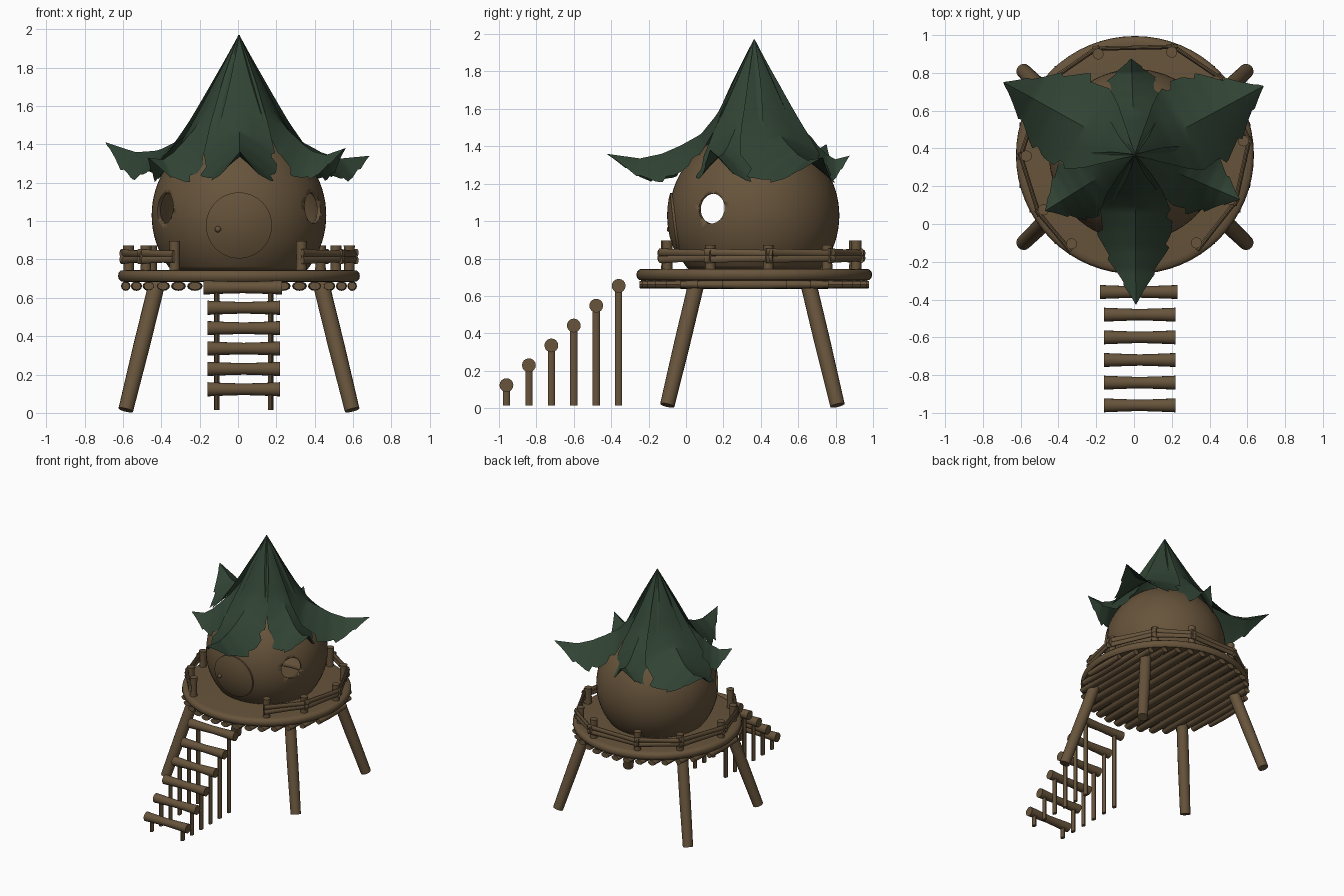
import bpy, bmesh, math
from mathutils import Vector

if "Cube" in bpy.data.objects:
    bpy.data.objects.remove(bpy.data.objects["Cube"])

CX, CY = 0.005, 0.365          # axis of the house
BZ, BR = 1.03, 0.455           # centre height and radius of the round body


def material(name, rgb):
    m = bpy.data.materials.new(name)
    m.diffuse_color = (*rgb, 1)
    m.use_nodes = True
    m.node_tree.nodes["Principled BSDF"].inputs["Base Color"].default_value = m.diffuse_color
    return m


WOOD = material("brown wood", (0.135, 0.088, 0.044))
LEAF = material("dark green leaf", (0.030, 0.056, 0.034))


def finish(name, bm, mat=WOOD, angle=40):
    bmesh.ops.recalc_face_normals(bm, faces=bm.faces)
    me = bpy.data.meshes.new(name)
    bm.to_mesh(me)
    bm.free()
    ob = bpy.data.objects.new(name, me)
    bpy.context.collection.objects.link(ob)
    me.materials.append(mat)
    bpy.ops.object.select_all(action='DESELECT')
    ob.select_set(True)
    bpy.context.view_layer.objects.active = ob
    bpy.ops.object.shade_smooth_by_angle(angle=math.radians(angle))
    return ob


def skin(bm, rings, cap=True):
    vs = [[bm.verts.new(p) for p in ring] for ring in rings]
    n = len(vs[0])
    for a, b in zip(vs, vs[1:]):
        for i in range(n):
            bm.faces.new((a[i], a[(i + 1) % n], b[(i + 1) % n], b[i]))
    if cap:
        bm.faces.new(vs[0])
        bm.faces.new(vs[-1])


def log(name, a, b, radii, squash=(1, 1), n=16):
    """Round log from a to b with radii at even spacing along it."""
    a, b = Vector(a), Vector(b)
    d = (b - a).normalized()
    u = Vector((1, 0, 0)) if abs(d.z) > 0.8 else d.cross(Vector((0, 0, 1)))
    v = d.cross(u).normalized()
    u = v.cross(d).normalized()
    rings = []
    for k, r in enumerate(radii):
        c = a.lerp(b, k / (len(radii) - 1))
        rings.append([c + u * (r * squash[0] * math.cos(t)) + v * (r * squash[1] * math.sin(t))
                      for t in (2 * math.pi * i / n for i in range(n))])
    bm = bmesh.new()
    skin(bm, rings)
    return finish(name, bm)


def interp(pts, x):
    for (x0, y0), (x1, y1) in zip(pts, pts[1:]):
        if x <= x1:
            return y0 + (y1 - y0) * (x - x0) / (x1 - x0)
    return pts[-1][1]


# round deck with a rounded rim
bm = bmesh.new()
prof = [(0.59, 0.682), (0.615, 0.685), (0.627, 0.698), (0.63, 0.714),
        (0.627, 0.73), (0.615, 0.742), (0.59, 0.745)]
skin(bm, [[(CX + r * math.cos(2 * math.pi * i / 64), CY + r * math.sin(2 * math.pi * i / 64), z)
           for i in range(64)] for r, z in prof])
finish("deck", bm)

# logs under the deck, running front to back
xs = [0.59 * math.sin(-1 + 2 * i / 15) / math.sin(1) for i in range(16)]
for i, x in enumerate(xs):
    gap = xs[i + 1] - x if i < 8 else x - xs[i - 1]
    h = math.sqrt(0.615 ** 2 - x * x)
    w = 0.45 * gap
    log("deck_log", (CX + x, CY - h, 0.661), (CX + x, CY + h, 0.661),
        [w * 0.8, w, w, w * 0.8], (1, 0.025 / w), 12)

# splayed legs
for sx in (-1, 1):
    for sy in (-1, 1):
        log("leg", (CX + sx * 0.59, CY - 0.01 + sy * 0.455, 0.015),
            (CX + sx * 0.425, CY - 0.01 + sy * 0.295, 0.685), [0.039, 0.043, 0.043])

# hollow round body, open at the floor
bm = bmesh.new()
bmesh.ops.create_uvsphere(bm, u_segments=64, v_segments=40, radius=BR)
bmesh.ops.translate(bm, verts=bm.verts, vec=(CX, CY, BZ))
bmesh.ops.bisect_plane(bm, geom=bm.verts[:] + bm.edges[:] + bm.faces[:],
                       plane_co=(0, 0, 0.74), plane_no=(0, 0, 1), clear_inner=True)
body = finish("round_body", bm)
mod = body.modifiers.new("shell", 'SOLIDIFY')
mod.thickness = 0.02
mod.offset = -1

# round windows cut through the shell
cutters = []
for sx in (-1, 1):
    d = Vector((sx * 0.86, -0.51, 0))
    c = Vector((CX, CY, 1.067))
    cut = log("window_cutter", c + d * 0.25, c + d * 0.6, [0.08, 0.08], n=32)
    cut.hide_render = True
    cutters.append(cut)
    mod = body.modifiers.new("window", 'BOOLEAN')
    mod.operation = 'DIFFERENCE'
    mod.solver = 'EXACT'
    mod.object = cut
dg = bpy.context.evaluated_depsgraph_get()
mesh = bpy.data.meshes.new_from_object(body.evaluated_get(dg))
body.modifiers.clear()
body.data = mesh
for cut in cutters:
    bpy.data.objects.remove(cut)

# round door curved with the body, and its knob
bm = bmesh.new()
rings = []
for R, radii in ((0.466, (0.02, 0.06, 0.1, 0.14, 0.172)), (0.44, (0.172, 0.02))):
    for q in radii:
        ring = []
        for i in range(48):
            t = 2 * math.pi * i / 48
            x, z = q * math.cos(t), 0.977 + q * math.sin(t)
            ring.append((CX + x, CY - math.sqrt(R * R - x * x - (z - BZ) ** 2), z))
        rings.append(ring)
skin(bm, rings)
finish("door", bm)
bm = bmesh.new()
bmesh.ops.create_uvsphere(bm, u_segments=16, v_segments=10, radius=0.016)
bmesh.ops.translate(bm, verts=bm.verts, vec=(-0.105, CY - 0.452, 0.957))
finish("door_knob", bm)

# railing posts around the deck, with two rails outside them
posts = [(0.33, -0.10), (0.51, 0.13), (0.58, 0.44), (0.43, 0.755), (0.20, 0.91),
         (-0.19, 0.90), (-0.45, 0.72), (-0.57, 0.36), (-0.48, 0.075), (-0.33, -0.105)]
outer = []
for i, (x, y) in enumerate(posts):
    top = 0.895 if i in (0, 4, 5, 9) else 0.872
    log("railing_post", (x, y, 0.735), (x, y, top), [0.028, 0.026, 0.029])
    o = Vector((x - CX, y - CY, 0)).normalized() * 0.03
    outer.append(Vector((x, y, 0)) + o)
for a, b in zip(outer, outer[1:]):
    e = (b - a).normalized() * 0.02
    for z, dz in ((0.835, -0.008), (0.795, 0.008)):
        log("rail", a - e + Vector((0, 0, z)), b + e + Vector((0, 0, z + dz)),
            [0.02, 0.018, 0.02], (0.6, 1), 10)

# stair rungs on thin stilts
for i in range(6):
    y, z = -0.96 + i * 0.12, 0.123 + i * 0.1062
    x0, x1 = (-0.18, 0.23) if i == 5 else (-0.16, 0.22)
    log("stair_rung", (x0, y, z), (x1, y, z), [0.037, 0.033, 0.03, 0.033, 0.037])
    for x in (-0.11, 0.17):
        log("stair_stilt", (x, y, 0.015), (x, y, z - 0.01), [0.02, 0.02], (0.7, 1), 10)

# leaf roof: ridge height, half width and edge droop along the leaf
RIDGE = [(0, 1.97), (0.1, 1.765), (0.2, 1.57), (0.285, 1.465), (0.39, 1.405),
         (0.49, 1.36), (0.605, 1.335), (0.78, 1.36)]
WIDTH = [(0, 0.004), (0.1, 0.085), (0.2, 0.15), (0.3, 0.19), (0.42, 0.205),
         (0.52, 0.165), (0.65, 0.085), (0.78, 0.002)]
DROOP = [(0, 0), (0.1, 0.03), (0.2, 0.06), (0.3, 0.11), (0.42, 0.16),
         (0.52, 0.15), (0.62, 0.1), (0.78, 0)]


def leaf(name, tip, tip_z, wide):
    d = Vector((tip[0] - CX, tip[1] - CY, 0))
    length = d.length
    d.normalize()
    side = Vector((-d.y, d.x, 0))
    bm = bmesh.new()
    rows, n = [], 40
    for k in range(n + 1):
        s = 0.78 * k / n
        r = s if s < 0.3 else 0.3 + (s - 0.3) * (length - 0.3) / 0.48
        w = interp(WIDTH, s) * (1 + (wide - 1) * min(1, s / 0.25))
        z = interp(RIDGE, s) + (tip_z - 1.36) * max(0, (s - 0.45) / 0.33)
        row = []
        for f in (-1, -0.75, -0.4, 0, 0.4, 0.75, 1):
            # torn teeth along the outer edges
            tooth = 0.16 * (((k + (3 if f > 0 else 0)) % 7) / 7) if abs(f) == 1 and s > 0.3 else 0
            g = f * (1 - tooth)
            p = d * r + side * (w * g)
            row.append(bm.verts.new((CX + p.x, CY + p.y, z - interp(DROOP, s) * abs(g) ** 1.15)))
        rows.append(row)
    for a, b in zip(rows, rows[1:]):
        for i in range(6):
            bm.faces.new((a[i], a[i + 1], b[i + 1], b[i]))
    finish(name, bm, LEAF, 32)


leaf("front_leaf", (0.01, -0.425), 1.36, 1.0)
leaf("right_back_leaf", (0.685, 0.73), 1.34, 1.3)
leaf("left_back_leaf", (-0.69, 0.75), 1.41, 1.3)
leaf("right_front_leaf", (0.56, 0.13), 1.38, 0.9)
leaf("left_front_leaf", (-0.47, 0.07), 1.33, 0.9)
leaf("back_leaf", (-0.015, 0.875), 1.35, 0.85)
